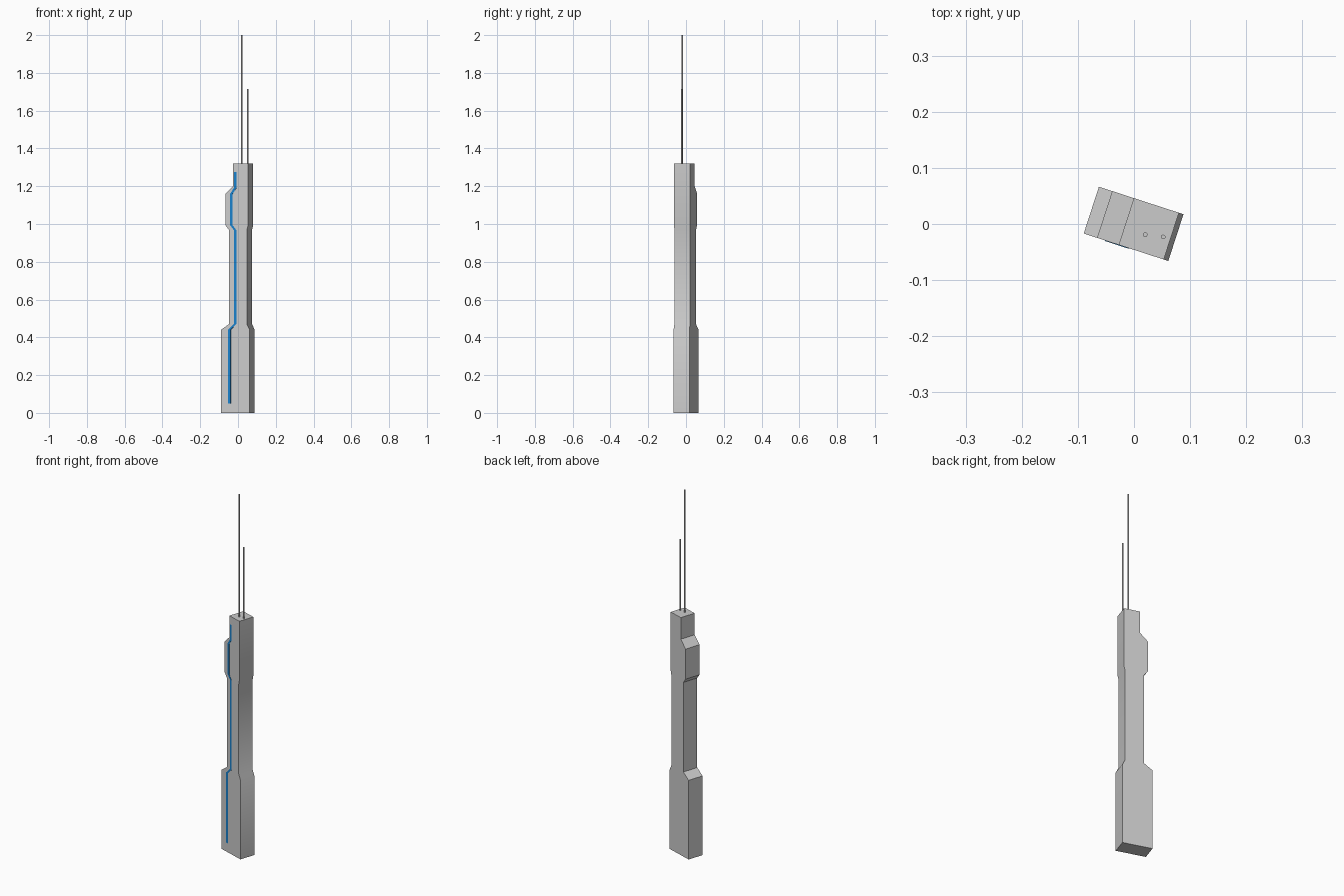
import bpy, bmesh
from math import radians

if "Cube" in bpy.data.objects:
    bpy.data.objects.remove(bpy.data.objects["Cube"])

TURN = radians(-18)
HALF_DEPTH = 0.0438


def prism(name, outline, y0, y1):
    """Extrude an (x, z) outline from y0 to y1, then turn it about z."""
    bm = bmesh.new()
    face = bm.faces.new([bm.verts.new((x, y0, z)) for x, z in outline])
    out = bmesh.ops.extrude_face_region(bm, geom=[face])
    verts = [g for g in out["geom"] if isinstance(g, bmesh.types.BMVert)]
    bmesh.ops.translate(bm, verts=verts, vec=(0, y1 - y0, 0))
    if not face.is_valid or len(bm.faces) < len(outline) + 2:
        bm.faces.new([v for v in bm.verts if v not in verts])
    bmesh.ops.recalc_face_normals(bm, faces=bm.faces)
    mesh = bpy.data.meshes.new(name)
    bm.to_mesh(mesh)
    bm.free()
    ob = bpy.data.objects.new(name, mesh)
    bpy.context.collection.objects.link(ob)
    ob.rotation_euler.z = TURN
    return ob


def smooth(ob, angle):
    bpy.ops.object.select_all(action='DESELECT')
    ob.select_set(True)
    bpy.context.view_layer.objects.active = ob
    bpy.ops.object.shade_smooth_by_angle(angle=radians(angle))


# Body: stepped grip outline, seen from the front
left = [(-0.08, 0), (-0.08, 0.44), (-0.036, 0.47), (-0.036, 0.968),
        (-0.055, 0.993), (-0.055, 1.16), (-0.0145, 1.2), (-0.0145, 1.32)]
right = [(0.0785, 0), (0.0785, 0.44), (0.064, 0.47), (0.064, 0.968),
         (0.07, 0.993), (0.07, 1.32)]
body = prism("body", left + right[::-1], -HALF_DEPTH, HALF_DEPTH)

# Blue light strip following the left outline of the front face
path = [(-0.033, 0.05), (-0.033, 0.44), (-0.002, 0.47), (-0.002, 0.968),
        (-0.022, 0.993), (-0.022, 1.16), (-0.002, 1.19), (-0.002, 1.275)]
w = 0.007
strip = prism("light_strip",
              [(x - w, z) for x, z in path] + [(x + w, z) for x, z in path[::-1]],
              -HALF_DEPTH - 0.001, -HALF_DEPTH + 0.004)
blue = bpy.data.materials.new("blue")
blue.diffuse_color = (0.01, 0.22, 0.6, 1)
blue.use_nodes = True
blue.node_tree.nodes["Principled BSDF"].inputs["Base Color"].default_value = blue.diffuse_color
strip.data.materials.append(blue)

# Two thin antennas on the top
for name, x, y, top in (("long_antenna", 0.02, -0.019, 2.0),
                        ("short_antenna", 0.052, -0.023, 1.715)):
    base = 1.31
    bpy.ops.mesh.primitive_cylinder_add(vertices=16, radius=0.004, depth=top - base,
                                        location=(x, y, (top + base) / 2))
    bpy.context.object.name = name
    smooth(bpy.context.object, 30)

smooth(body, 30)
